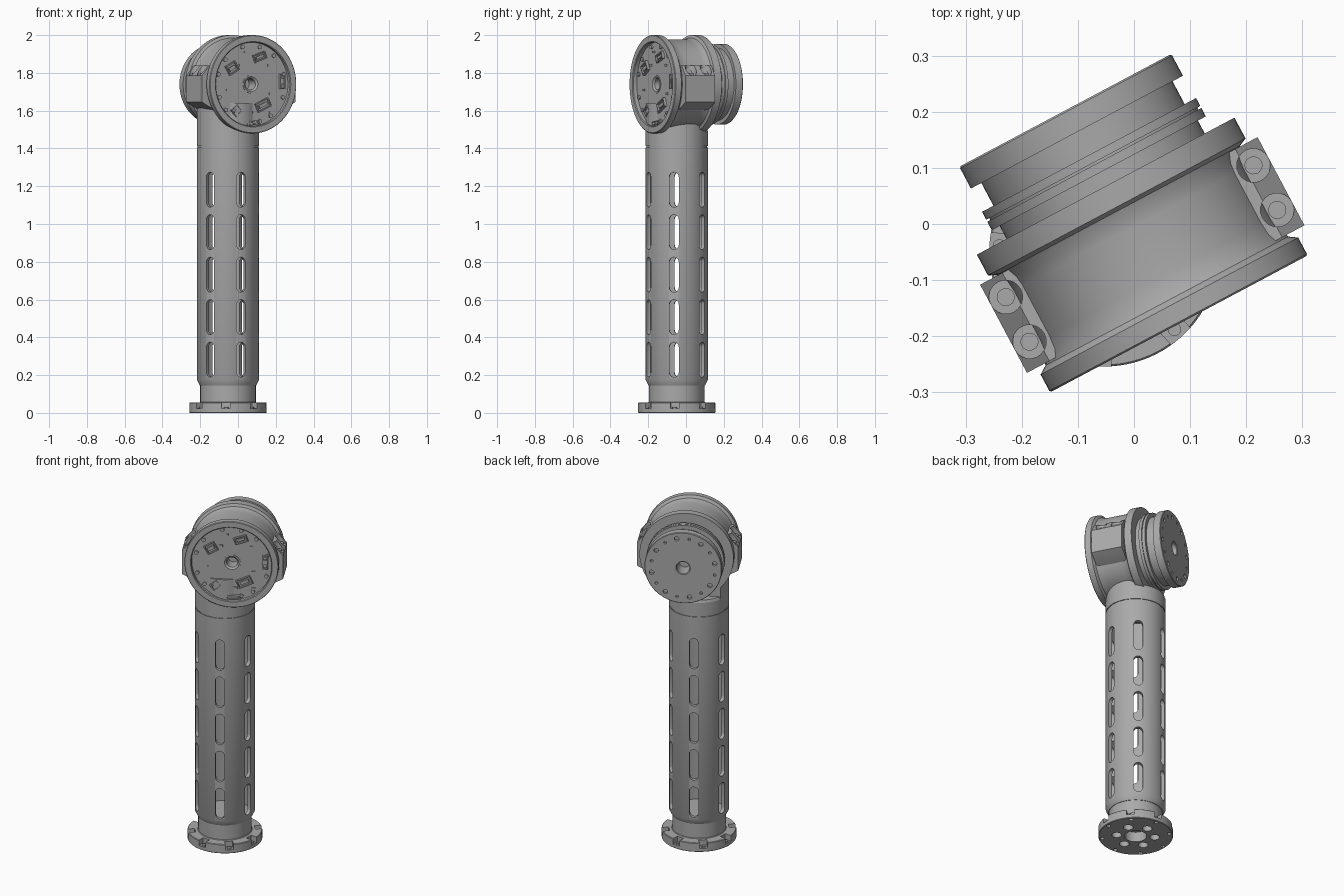
import bpy, bmesh
from math import sin, cos, pi, radians
from mathutils import Matrix, Vector

cube = bpy.data.objects.get("Cube")
if cube:
    bpy.data.objects.remove(cube, do_unlink=True)

grey = bpy.data.materials.new("machined_grey")
grey.use_nodes = True
COLOR = (0.4, 0.4, 0.4, 1)
grey.diffuse_color = COLOR
grey.node_tree.nodes["Principled BSDF"].inputs["Base Color"].default_value = COLOR

# Frames: the upright tube, and the joint drum (X sideways, Y up, Z out of the front)
TUBE = Matrix.Translation((-0.053, -0.049, 0))
JOINT = Matrix.Translation((0.08, -0.178, 1.74)) @ Matrix.Rotation(radians(28), 4, 'Z') \
    @ Matrix.Rotation(pi / 2, 4, 'X')
UP = Matrix.Rotation(-pi / 2, 4, 'X')


def finish(name, bm, frame):
    bmesh.ops.remove_doubles(bm, verts=bm.verts, dist=1e-5)
    bmesh.ops.recalc_face_normals(bm, faces=bm.faces)
    mesh = bpy.data.meshes.new(name)
    bm.to_mesh(mesh)
    bm.free()
    mesh.materials.append(grey)
    ob = bpy.data.objects.new(name, mesh)
    ob.matrix_world = frame
    bpy.context.collection.objects.link(ob)
    return ob


def lathe(name, profile, frame, ring=False, n=96):
    """Revolve (radius, height) points; ring closes the profile on itself."""
    bm = bmesh.new()
    rows = [[bm.verts.new((r * cos(2 * pi * i / n), r * sin(2 * pi * i / n), z))
             for i in range(n if r else 1)] for r, z in profile]
    for a, b in zip(rows, rows[1:] + (rows[:1] if ring else [])):
        if len(a) == len(b) == 1:
            continue
        for i in range(n):
            j = (i + 1) % n
            quad = [a[i % len(a)], a[j % len(a)], b[j % len(b)], b[i % len(b)]]
            bm.faces.new(list(dict.fromkeys(quad)))
    return finish(name, bm, frame)


def prism(bm, outline, z0, z1, m=Matrix()):
    lo = [bm.verts.new(m @ Vector((x, y, z0))) for x, y in outline]
    hi = [bm.verts.new(m @ Vector((x, y, z1))) for x, y in outline]
    bm.faces.new(lo[::-1])
    bm.faces.new(hi)
    for i in range(len(lo)):
        j = (i + 1) % len(lo)
        bm.faces.new((lo[i], lo[j], hi[j], hi[i]))


def disc(r, x=0, y=0, n=20):
    return [(x + r * cos(2 * pi * i / n), y + r * sin(2 * pi * i / n)) for i in range(n)]


def rect(w, h, x=0, y=0):
    return [(x + a * w / 2, y + b * h / 2) for a, b in ((-1, -1), (1, -1), (1, 1), (-1, 1))]


def slot(w, h, n=8):
    arc = [(w / 2 * cos(pi * i / n), h / 2 - w / 2 + w / 2 * sin(pi * i / n)) for i in range(n + 1)]
    return arc + [(-x, -y) for x, y in arc]


def cut(ob, bm, frame):
    tool = finish(ob.name + "_cutter", bm, frame)
    mod = ob.modifiers.new("cut", 'BOOLEAN')
    mod.object, mod.operation, mod.solver = tool, 'DIFFERENCE', 'EXACT'
    bpy.context.view_layer.update()
    done = ob.evaluated_get(bpy.context.evaluated_depsgraph_get())
    mesh = bpy.data.meshes.new_from_object(done)
    ob.modifiers.clear()
    ob.data = mesh
    bpy.data.objects.remove(tool, do_unlink=True)


def turn(deg):
    return Matrix.Rotation(radians(deg), 4, 'Z')


# Base flange with collar, edge notches and bolt holes
base = lathe("base_flange", [(0, .06), (.06, .06), (.06, 0), (.202, 0), (.205, .003), (.205, .052),
             (.202, .055), (.15, .055), (.147, .058), (.147, .16), (0, .16)], TUBE)
bm = bmesh.new()
for k in range(8):
    t = turn(-3 + 45 * k)
    prism(bm, rect(.05, .045, .19), .022, .08, t)
    prism(bm, disc(.012, .187, 0, 12), -.02, .03, t)
for k in range(6):
    prism(bm, disc(.027, .105), -.02, .045, turn(27 + 60 * k))
cut(base, bm, TUBE)

# Hollow tube with six columns of slots
tube = lathe("slotted_tube", [(.15, .145), (.165, .175), (.165, 1.405), (.161, 1.405), (.161, 1.412),
             (.165, 1.412), (.165, 1.49), (.143, 1.49), (.143, .145)], TUBE, ring=True)
bm = bmesh.new()
for k in range(6):
    for row in range(5):
        m = turn(-5 + 60 * k) @ Matrix.Translation((0, 0, .282 + .225 * row)) \
            @ Matrix.Rotation(pi / 2, 4, 'Z') @ Matrix.Rotation(pi / 2, 4, 'X')
        prism(bm, slot(.05, .185), .11, .2, m)
cut(tube, bm, TUBE)

# Solid neck joining tube and drum, trimmed level with the rear collar
bm = bmesh.new()
prism(bm, disc(.165, n=96), 1.43, 1.64, TUBE)
plane_at = JOINT @ Vector((0, 0, -.277))
back = (JOINT.to_3x3() @ Vector((0, 0, -1))).normalized()
res = bmesh.ops.bisect_plane(bm, geom=bm.verts[:] + bm.edges[:] + bm.faces[:],
                             plane_co=plane_at, plane_no=back, clear_outer=True)
bmesh.ops.holes_fill(bm, edges=[e for e in res["geom_cut"] if isinstance(e, bmesh.types.BMEdge)])
finish("neck", bm, Matrix())
lathe("neck_cap", [(0, 1.47), (.155, 1.47), (.165, 1.49), (.16, 1.505), (0, 1.505)], TUBE)

# Joint drum: recessed front, waist, rear collars and output disc
drum_profile = [(0, .1), (.03, .1), (.03, .03), (.04, .022), (.048, .022), (.048, .025),
                (.222, .025), (.222, .004), (.226, 0), (.257, 0), (.26, .003), (.26, .036),
                (.245, .046), (.238, .065), (.236, .09), (.236, .19), (.238, .21), (.245, .229),
                (.26, .236), (.26, .278), (.2, .278), (.2, .304), (.216, .304), (.216, .321),
                (.21, .321), (.21, .325), (.216, .325), (.216, .341), (.193, .341), (.193, .387),
                (.214, .387), (.214, .428), (.211, .431), (.04, .431), (.036, .427), (.036, .34),
                (0, .34)]
drum = lathe("joint_drum", [(r, -s) for r, s in drum_profile], JOINT)
bm = bmesh.new()
for k in range(16):
    prism(bm, disc(.013 if k % 2 else .008, .178, 0, 14), -.46, -.415, turn(11 + 22.5 * k))
cut(drum, bm, JOINT)

# Side pads with counterbored bolt seats
for side, name in ((1, "left_pad"), (-1, "right_pad")):
    bm = bmesh.new()
    shape = [(.15, -.15), (.215, -.13), (.28, -.095), (.28, .045), (.235, .1), (.15, .1)]
    prism(bm, [(side * x, y) for x, y in shape], -.228, -.05)
    pad = finish(name, bm, JOINT)
    bm = bmesh.new()
    for s in (.097, .187):
        prism(bm, disc(.03, side * .25, s), .045, .2)
        prism(bm, disc(.016, side * .25, s), .0, .06)
    # bolt axes run vertically
    cut(pad, bm, JOINT @ UP @ Matrix.Diagonal((1, -1, 1, 1)) @ Matrix.Scale(-1, 4, (0, 1, 0)))

# Circuit board connectors: open trays with pins
FLOOR = -.026
sockets = [(.05, .145, .075, .04, 20), (-.115, .085, .065, .055, 30), (.185, .015, .03, .08, 0),
           (.07, -.11, .085, .05, 25), (-.09, -.14, .05, .045, 40), (.01, -.205, .08, .022, 5)]
for i, (x, y, w, h, a) in enumerate(sockets):
    m = Matrix.Translation((x, y, 0)) @ turn(a)
    bm = bmesh.new()
    for sgn in (-1, 1):
        prism(bm, rect(w, .006, 0, sgn * (h / 2 - .003)), FLOOR, -.01, m)
        prism(bm, rect(.006, h - .012, sgn * (w / 2 - .003)), FLOOR, -.01, m)
    prism(bm, rect(w * .6, h * .35), FLOOR, -.014, m)
    finish("socket_%d" % (i + 1), bm, JOINT)

# Board screws and small chips
bm = bmesh.new()
for a in (15, 48, 75, 105, 140, 165, 200, 222, 250, 285, 305, 340):
    prism(bm, disc(.011, .203, 0, 14), FLOOR, -.017, turn(a))
for x, y in ((-.06, .1), (.11, .1), (-.14, -.03), (.12, -.05), (.02, -.15), (.12, -.15), (-.03, .17)):
    prism(bm, rect(.02, .012, x, y), FLOOR, -.02)
finish("board_parts", bm, JOINT)

# Smooth round surfaces, keep hard edges
bpy.context.view_layer.update()
bpy.ops.object.select_all(action='DESELECT')
for ob in bpy.context.collection.objects:
    if ob.type == 'MESH' and ob.data.materials and ob.data.materials[0] == grey:
        ob.select_set(True)
        bpy.context.view_layer.objects.active = ob
bpy.ops.object.shade_smooth_by_angle(angle=radians(30))
